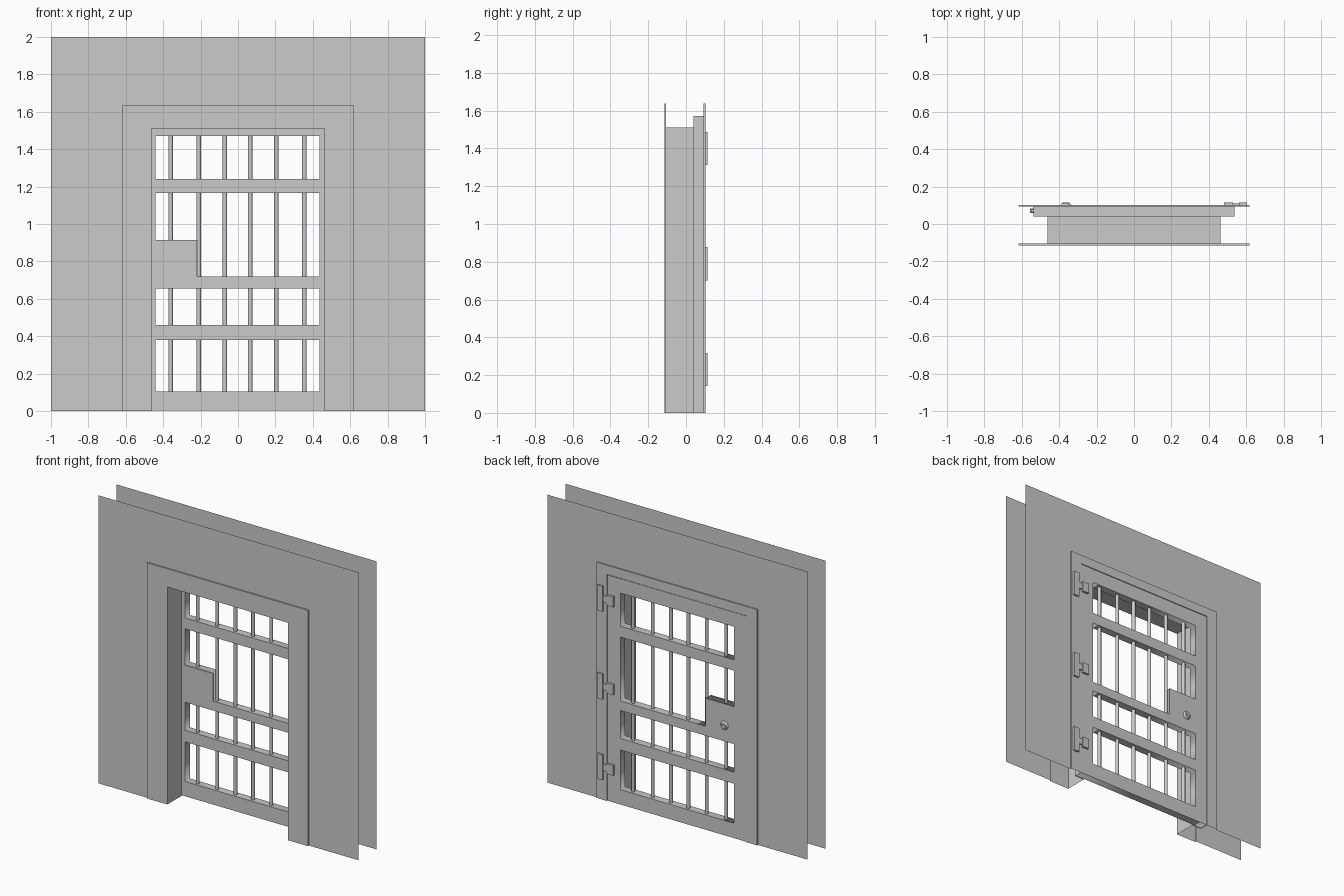
import bpy, bmesh, math
from mathutils import Matrix

if "Cube" in bpy.data.objects:
    bpy.data.objects.remove(bpy.data.objects["Cube"])


def mesh_object(name, verts, faces):
    me = bpy.data.meshes.new(name)
    me.from_pydata(verts, [], faces)
    ob = bpy.data.objects.new(name, me)
    bpy.context.collection.objects.link(ob)
    return ob


def box(name, x0, x1, y0, y1, z0, z1, bevel=0):
    bm = bmesh.new()
    m = Matrix.Translation(((x0 + x1) / 2, (y0 + y1) / 2, (z0 + z1) / 2))
    m = m @ Matrix.Diagonal((x1 - x0, y1 - y0, z1 - z0, 1))
    bmesh.ops.create_cube(bm, size=1, matrix=m)
    if bevel:
        bmesh.ops.bevel(bm, geom=bm.edges[:], offset=bevel, segments=1, affect='EDGES')
    ob = mesh_object(name, [], [])
    bm.to_mesh(ob.data)
    bm.free()
    return ob


def cylinder(name, loc, r1, r2, depth, sides, along_y=False):
    bm = bmesh.new()
    m = Matrix.Translation(loc)
    if along_y:
        m = m @ Matrix.Rotation(-math.pi / 2, 4, 'X')
    bmesh.ops.create_cone(bm, cap_ends=True, segments=sides, radius1=r1, radius2=r2,
                          depth=depth, matrix=m)
    ob = mesh_object(name, [], [])
    bm.to_mesh(ob.data)
    bm.free()
    bpy.context.view_layer.objects.active = ob
    ob.select_set(True)
    bpy.ops.object.shade_smooth_by_angle(angle=math.radians(50))
    ob.select_set(False)
    return ob


def pierced_panel(name, outer, holes, y0, y1):
    """Filled outline with rectangular holes, given thickness along y."""
    cu = bpy.data.curves.new(name, 'CURVE')
    cu.dimensions = '2D'
    cu.fill_mode = 'BOTH'
    cu.extrude = (y1 - y0) / 2
    for loop in [outer] + holes:
        sp = cu.splines.new('POLY')
        sp.points.add(len(loop) - 1)
        for p, (x, z) in zip(sp.points, loop):
            p.co = (x, z, 0, 1)
        sp.use_cyclic_u = True
    tmp = bpy.data.objects.new(name + "_outline", cu)
    bpy.context.collection.objects.link(tmp)
    me = bpy.data.meshes.new_from_object(
        tmp.evaluated_get(bpy.context.evaluated_depsgraph_get()))
    bpy.data.objects.remove(tmp)
    me.transform(Matrix.Translation((0, (y0 + y1) / 2, 0)) @ Matrix.Rotation(math.pi / 2, 4, 'X'))
    ob = bpy.data.objects.new(name, me)
    bpy.context.collection.objects.link(ob)
    return ob


def rect(x0, x1, z0, z1):
    return [(x0, z0), (x1, z0), (x1, z1), (x0, z1)]


# Wall sheets, front and back, cut out around the door casing
CX, CZ = 0.618, 1.637
outline = [(-1, 0), (-CX, 0), (-CX, CZ), (CX, CZ), (CX, 0), (1, 0), (1, 2), (-1, 2)]
for name, y in (("front_wall", -0.105), ("back_wall", 0.093)):
    order = list(range(8))
    if y > 0:
        order.reverse()
    mesh_object(name, [(x, y, z) for x, z in outline], [order])

# Door frame: one profile (half width, depth, head height) swept up, over and down
profile = [(CX, -0.105, CZ), (CX, -0.115, CZ), (0.463, -0.115, 1.51), (0.463, 0.04, 1.51),
           (0.537, 0.04, 1.573), (0.537, 0.102, 1.573), (CX, 0.102, CZ), (CX, 0.093, CZ)]
verts, faces = [], []
for w, y, h in profile:
    verts += [(-w, y, 0), (-w, y, h), (w, y, h), (w, y, 0)]
for i in range(len(profile) - 1):
    for k in range(3):
        a = i * 4 + k
        faces.append((a, a + 1, a + 5, a + 4))
mesh_object("door_frame", verts, faces)

# Door leaf with four barred openings, one notched by the lock plate
L, R = -0.44, 0.435
holes = [rect(L, R, 0.105, 0.38), rect(L, R, 0.46, 0.655), rect(L, R, 1.24, 1.47),
         [(-0.22, 0.72), (R, 0.72), (R, 1.165), (L, 1.165), (L, 0.915), (-0.22, 0.915)]]
pierced_panel("door_leaf", rect(-0.533, 0.533, 0.002, 1.57), holes, 0.046, 0.1)

# Bars
for x in (-0.36, -0.21, -0.07, 0.065, 0.205, 0.355):
    cylinder("bar", (x, 0.073, 0.79), 0.012, 0.012, 1.4, 12)

# Lock: box face, key rose, key slot and bolt
box("lock_box", L, -0.22, 0.04, 0.06, 0.72, 0.915)
cylinder("key_rose", (-0.365, 0.106, 0.765), 0.03, 0.02, 0.012, 16, True)
box("key_slot", -0.385, -0.345, 0.108, 0.115, 0.76, 0.77)
box("lock_bolt", -0.557, -0.53, 0.058, 0.084, 0.765, 0.825, 0.006)

# Hinges: frame plate, knuckle and door block
for z in (0.23, 0.79, 1.40):
    box("hinge_plate", 0.562, 0.603, 0.1, 0.115, z - 0.088, z + 0.088)
    box("hinge_knuckle", 0.528, 0.564, 0.1, 0.11, z - 0.022, z + 0.022)
    box("hinge_block", 0.48, 0.53, 0.098, 0.115, z - 0.036, z + 0.036)
